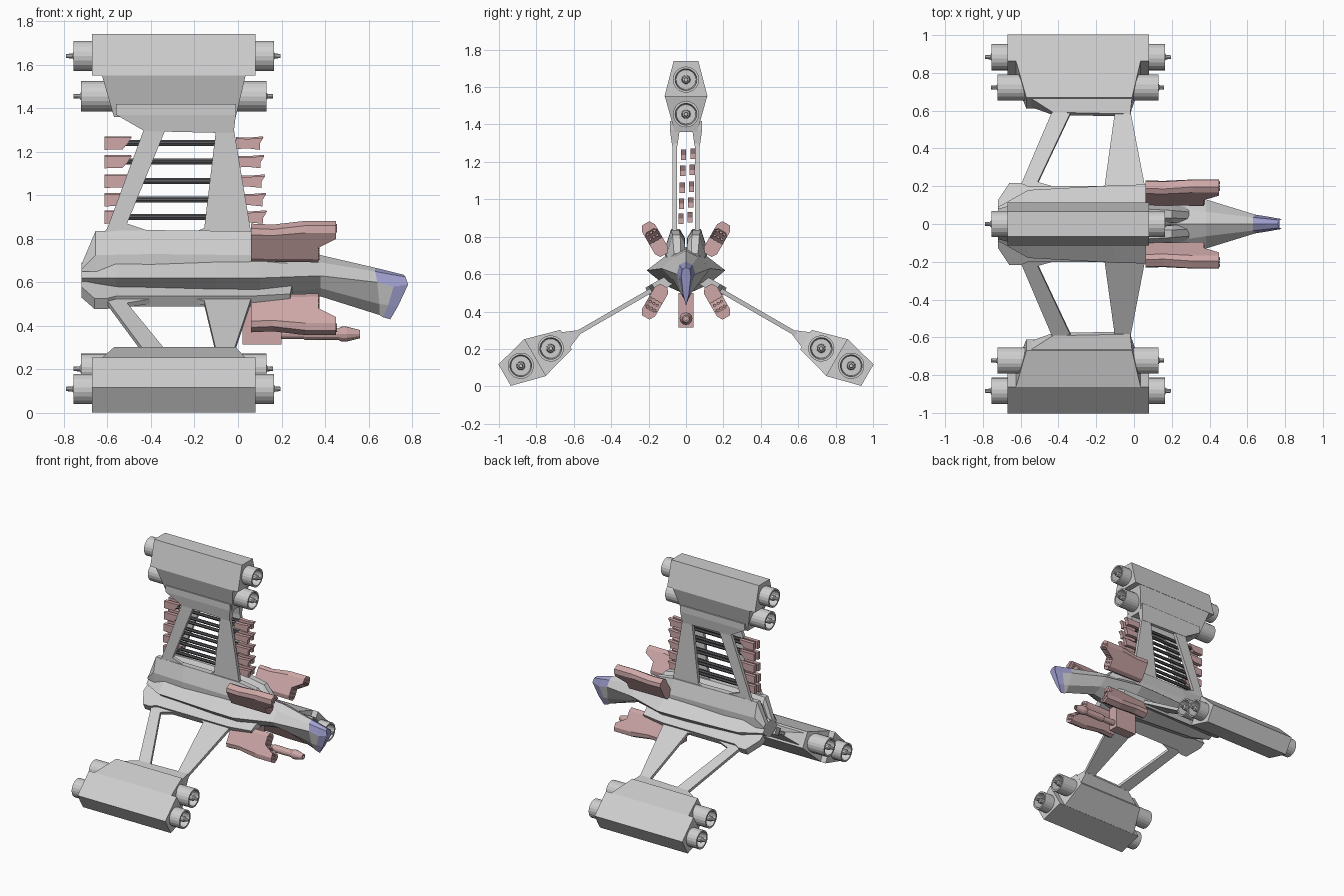
import bpy, bmesh, math
from mathutils import Matrix, Vector

if "Cube" in bpy.data.objects:
    bpy.data.objects.remove(bpy.data.objects["Cube"])

AXIS = 0.62  # height of the ship's long axis


def material(name, rgb):
    m = bpy.data.materials.new(name)
    m.diffuse_color = (*rgb, 1)
    m.use_nodes = True
    m.node_tree.nodes["Principled BSDF"].inputs["Base Color"].default_value = m.diffuse_color
    return m


GREY = material("hull grey", (0.62, 0.62, 0.62))
PINK = material("weapon pink", (0.62, 0.39, 0.39))
BLUE = material("canopy blue", (0.36, 0.36, 0.65))
DARK = material("rod dark grey", (0.09, 0.09, 0.1))


def finish(name, bm, mats):
    bmesh.ops.recalc_face_normals(bm, faces=bm.faces)
    me = bpy.data.meshes.new(name)
    bm.to_mesh(me)
    bm.free()
    for m in mats:
        me.materials.append(m)
    ob = bpy.data.objects.new(name, me)
    bpy.context.collection.objects.link(ob)
    return ob


def add_loft(bm, rings, M=Matrix(), cap=True):
    rows = [[bm.verts.new(M @ Vector(p)) for p in r] for r in rings]
    n = len(rows[0])
    for a, b in zip(rows, rows[1:]):
        for i in range(n):
            j = (i + 1) % n
            bm.faces.new((a[i], a[j], b[j], b[i]))
    if cap:
        bm.faces.new(rows[0])
        bm.faces.new(rows[-1])


def loft(name, rings, mat, M=Matrix()):
    bm = bmesh.new()
    add_loft(bm, rings, M)
    return finish(name, bm, [mat])


def plate(name, pts, y0, y1, mat, M=Matrix()):
    """Extrude an (x, z) outline from y0 to y1."""
    return loft(name, [[(x, y, z) for x, z in pts] for y in (y0, y1)], mat, M)


def lathe(name, prof, z, mat, M=Matrix(), n=20, y=0):
    """Turn an (x, radius) profile about the x direction."""
    rings = [[(x, y + r * math.cos(2 * math.pi * i / n), z + r * math.sin(2 * math.pi * i / n))
              for i in range(n)] for x, r in prof]
    return loft(name, rings, mat, M)


# Fuselage with drooping nose; canopy faces coloured by position
def ring(top, sh, mid, low, bot):
    half = [sh, mid, low]
    return [top] + half + [bot] + [(x, -y, z) for x, y, z in reversed(half)]


def section(x, w, mid, t, b):
    return ring((x, 0, t), (x, .5 * w, mid + .65 * (t - mid)), (x, w, mid),
                (x, .55 * w, mid - .6 * (mid - b)), (x, 0, b))


hull = [section(-.72, .09, .62, .69, .56), section(-.56, .18, .62, .735, .52),
        section(-.1, .205, .62, .745, .49), section(.1, .21, .62, .745, .49),
        section(.38, .13, .63, .725, .535),
        ring((.63, 0, .667), (.63, .035, .65), (.64, .05, .6), (.65, .03, .5), (.65, 0, .45)),
        ring((.7, 0, .65), (.7, .028, .637), (.715, .038, .58), (.69, .022, .495), (.665, 0, .44)),
        ring((.76, 0, .635), (.77, .02, .625), (.782, .026, .59), (.735, .015, .49), (.7, 0, .43))]
bm = bmesh.new()
add_loft(bm, hull)
for f in bm.faces:
    c = f.calc_center_median()
    f.material_index = int(c.x > .685 or (c.x > .64 and c.z > .6))
finish("fuselage", bm, [GREY, BLUE])

# Twin spine fairings on top
for s in (-1, 1):
    rings = []
    for x, h, k in ((-.72, .06, .7), (-.655, .215, .85), (-.4, .22, 1), (.05, .215, 1),
                    (.2, .19, .9), (.29, .09, .8)):
        sec = [(0, .03), (.008, h - .04), (.035, h), (.08, h), (.115, max(.04, h - .11)), (.11, .03)]
        rings.append([(x, s * y * k, AXIS + z) for y, z in sec])
    loft("spine_fairing", rings, GREY)

# Three wings around the axis: struts, feet, pod and engines
REAR = [(-.66, .15), (-.6, .23), (-.43, .69), (-.33, .69), (-.51, .25), (-.39, .21), (-.39, .15)]
FRONT = [(-.2, .15), (-.2, .21), (-.155, .23), (-.1, .69), (-.02, .69), (.06, .21), (.06, .15)]
for k, wing in enumerate(("top", "left", "right")):
    M = Matrix.Translation((0, 0, AXIS)) @ Matrix.Rotation(k * 2 * math.pi / 3, 4, 'X')
    for y in ((-.06, .06) if k == 0 else (0,)):
        plate(wing + "_rear_strut", REAR, y - .012, y + .012, GREY, M)
        plate(wing + "_front_strut", FRONT, y - .012, y + .012, GREY, M)
        w = .026 if k == 0 else .05
        loft(wing + "_strut_foot",
             [[(-.43, y - .014, .675), (-.02, y - .014, .665), (-.02, y + .014, .665), (-.43, y + .014, .675)],
              [(-.56, y - w, .75), (-.01, y - w, .75), (-.01, y + w, .75), (-.56, y + w, .75)],
              [(-.56, y - w, .8), (-.01, y - w, .8), (-.01, y + w, .8), (-.56, y + w, .8)]], GREY, M)

    def rect(x0, x1, hw, r):
        return [(x0, -hw, r), (x1, -hw, r), (x1, hw, r), (x0, hw, r)]
    loft(wing + "_pod_inner", [rect(-.57, -.01, .06, .74), rect(-.625, .035, .113, .93)], GREY, M)
    loft(wing + "_pod_outer", [rect(-.67, .08, .115, .93), rect(-.67, .08, .066, 1.12)], GREY, M)
    # engine tubes with open ends and a central spike
    for r, a, b in ((1.02, -.755, .165), (.835, -.722, .13)):
        lathe(wing + "_engine_tube", [(a + .1, .03), (a + .1, .052), (a, .058), (a, .07), (b, .07),
                                      (b, .058), (b - .1, .052), (b - .1, .03)], r, GREY, M)
        lathe(wing + "_engine_spike", [(a - .035, .01), (a - .005, .012), (a, .02), (a + .11, .025),
                                       (b - .11, .025), (b, .02), (b + .005, .012), (b + .03, .01)],
              r, GREY, M, 10)
    # lower wing root rails
    if k:
        plate(wing + "_root_rail", [(-.72, .08), (-.72, .13), (-.66, .235), (-.6, .235), (-.56, .215),
                                    (.06, .215), (.24, .195), (.25, .1)], -.028, .028, GREY, M)

# Missile rack between the top struts
for i, z in enumerate((1.24, 1.155, 1.065, .98, .9)):
    d = .004 * i
    for y, dz in ((-.014 - d * .8, -.003), (.038 - d, .003)):
        h = z + dz
        lathe("missile_rod", [(-.53, .012), (.03, .012)], h, DARK, n=6, y=y)
        plate("missile_rear", [(-.613, h - .028), (-.613, h + .028), (-.488, h + .028), (-.505, h + .005),
                               (-.53, h - .026)], y - .014, y + .014, PINK)
        plate("missile_front", [(-.01, h - .024), (-.01, h + .024), (.05, h + .022), (.117 + d, h + .028),
                                (.1 + d, h), (.1 + d, h - .028), (.05, h - .022)],
              y - .014, y + .014, PINK)

# Four angled gun blocks with a grid of barrels
GUN = [(.06, -.09), (.06, .085), (.16, .08), (.31, .1), (.45, .1), (.45, .055), (.37, -.01), (.37, -.095)]
for sy in (-1, 1):
    for sz in (-1, 1):
        ang = -sy * math.radians(30 if sz > 0 else 150)
        M = Matrix.Translation((0, sy * .165, AXIS + sz * .165)) @ Matrix.Rotation(ang, 4, 'X')
        loft("gun_block", [[(x, u, l * k) for x, l in GUN]
                           for u, k in ((-.04, .72), (-.022, 1), (.022, 1), (.04, .72))], PINK, M)
        bm = bmesh.new()
        for i in range(6):
            l = -.072 + i * .029
            x = .37 + max(0, min(.08, (l + .01) * 1.23))
            for u in (-.021, 0, .021):
                add_loft(bm, [[(px, u + .0085 * math.cos(t * math.pi / 3), l + .0085 * math.sin(t * math.pi / 3))
                               for t in range(6)] for px in (x - .03, x + .005)], M)
        finish("gun_barrels", bm, [PINK])

# Belly cannon
plate("belly_mount", [(.02, .315), (.2, .315), (.2, .5), (.02, .5)], -.04, .04, PINK)
lathe("belly_cannon", [(.18, .022), (.3, .022), (.31, .028), (.46, .026), (.475, .034), (.5, .034),
                       (.56, .019), (.56, .011), (.52, .011)], .362, PINK, n=12)
